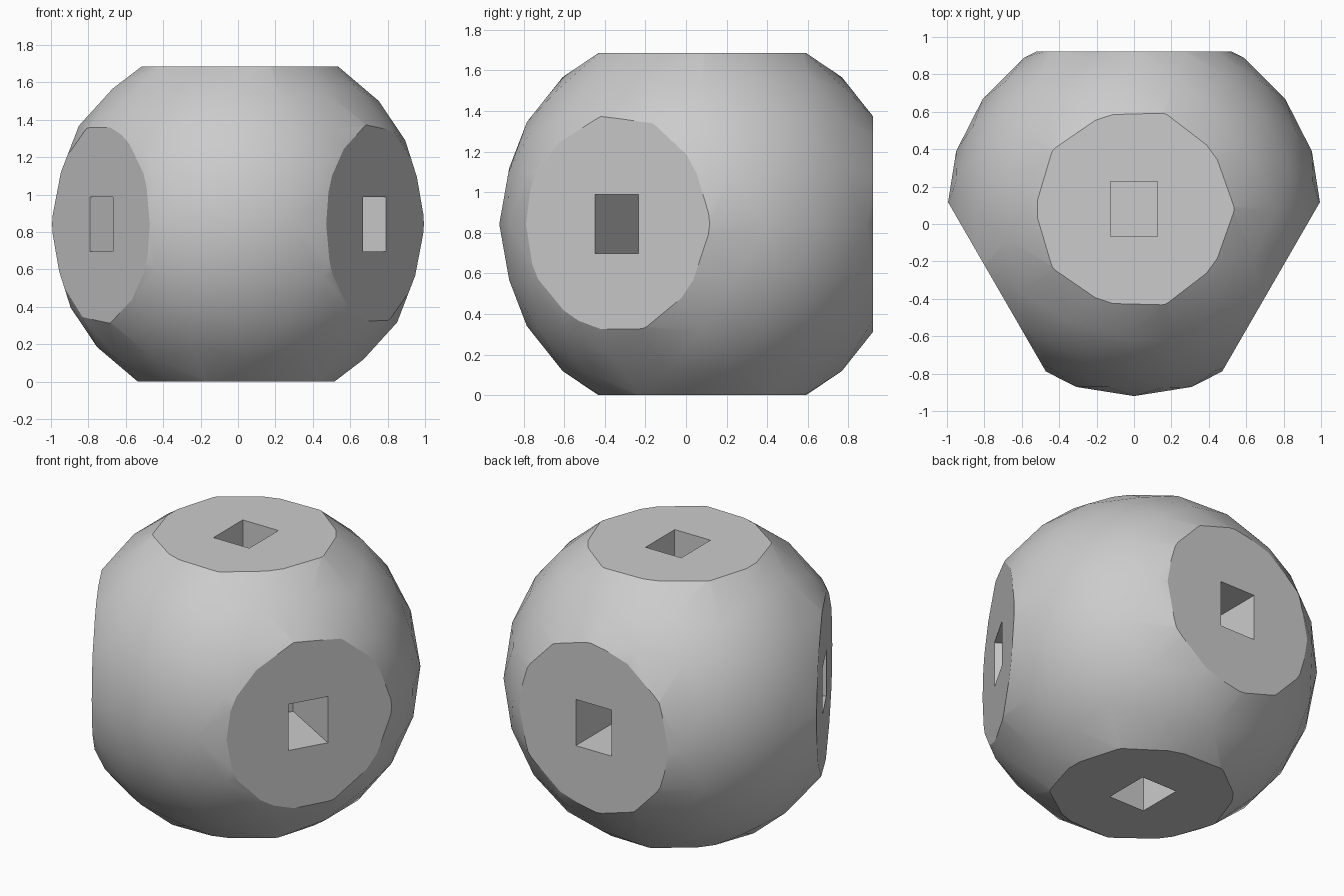
import bpy, bmesh
from math import radians
from mathutils import Matrix, Vector

cube = bpy.data.objects.get("Cube")
if cube:
    bpy.data.objects.remove(cube, do_unlink=True)

CENTRE = Vector((0, 0.08, 0.8425))
FLAT = 0.8425              # distance from the centre to each flat
HOLE_W, HOLE_H, DEPTH = 0.25, 0.292, 0.47

# Each rotation turns local +z to the outward direction of a flat
turns = [Matrix(), Matrix.Rotation(radians(180), 4, 'X')]
for angle in (0, 120, 240):
    turns.append(Matrix.Rotation(radians(angle), 4, 'Z')
                 @ Matrix.Rotation(radians(-90), 4, 'X'))

grey = bpy.data.materials.new("plain grey")
grey.use_nodes = True
grey.diffuse_color = (0.6, 0.6, 0.6, 1)
grey.node_tree.nodes["Principled BSDF"].inputs["Base Color"].default_value = (0.6, 0.6, 0.6, 1)


def make_object(name, bm):
    bmesh.ops.recalc_face_normals(bm, faces=bm.faces[:])
    mesh = bpy.data.meshes.new(name)
    bm.to_mesh(mesh)
    bm.free()
    mesh.materials.append(grey)
    obj = bpy.data.objects.new(name, mesh)
    bpy.context.collection.objects.link(obj)
    obj.location = CENTRE
    return obj


# Ball sliced flat on five sides
bm = bmesh.new()
bmesh.ops.create_icosphere(bm, subdivisions=3, radius=1.0)
for turn in turns:
    normal = turn.to_3x3() @ Vector((0, 0, 1))
    cut = bmesh.ops.bisect_plane(
        bm, geom=bm.verts[:] + bm.edges[:] + bm.faces[:],
        plane_co=normal * FLAT, plane_no=normal, clear_outer=True)
    rim = [e for e in cut["geom_cut"] if isinstance(e, bmesh.types.BMEdge)]
    bmesh.ops.holes_fill(bm, edges=rim, sides=0)
ball = make_object("hub_ball", bm)

# Rectangular sockets, one in the middle of each flat
bm = bmesh.new()
size = Matrix.Diagonal((HOLE_W, HOLE_H, DEPTH * 2, 1))
for turn in turns:
    bmesh.ops.create_cube(
        bm, size=1, matrix=turn @ Matrix.Translation((0, 0, FLAT)) @ size)
cutter = make_object("socket_cutter", bm)
cutter.hide_render = True

bpy.ops.object.select_all(action='DESELECT')
bpy.context.view_layer.objects.active = ball
ball.select_set(True)
mod = ball.modifiers.new("sockets", 'BOOLEAN')
mod.operation = 'DIFFERENCE'
mod.solver = 'EXACT'
mod.object = cutter
bpy.ops.object.modifier_apply(modifier=mod.name)
bpy.data.objects.remove(cutter, do_unlink=True)

# Smooth ball with crisp flats and sockets
bpy.ops.object.shade_smooth_by_angle(angle=radians(21))
